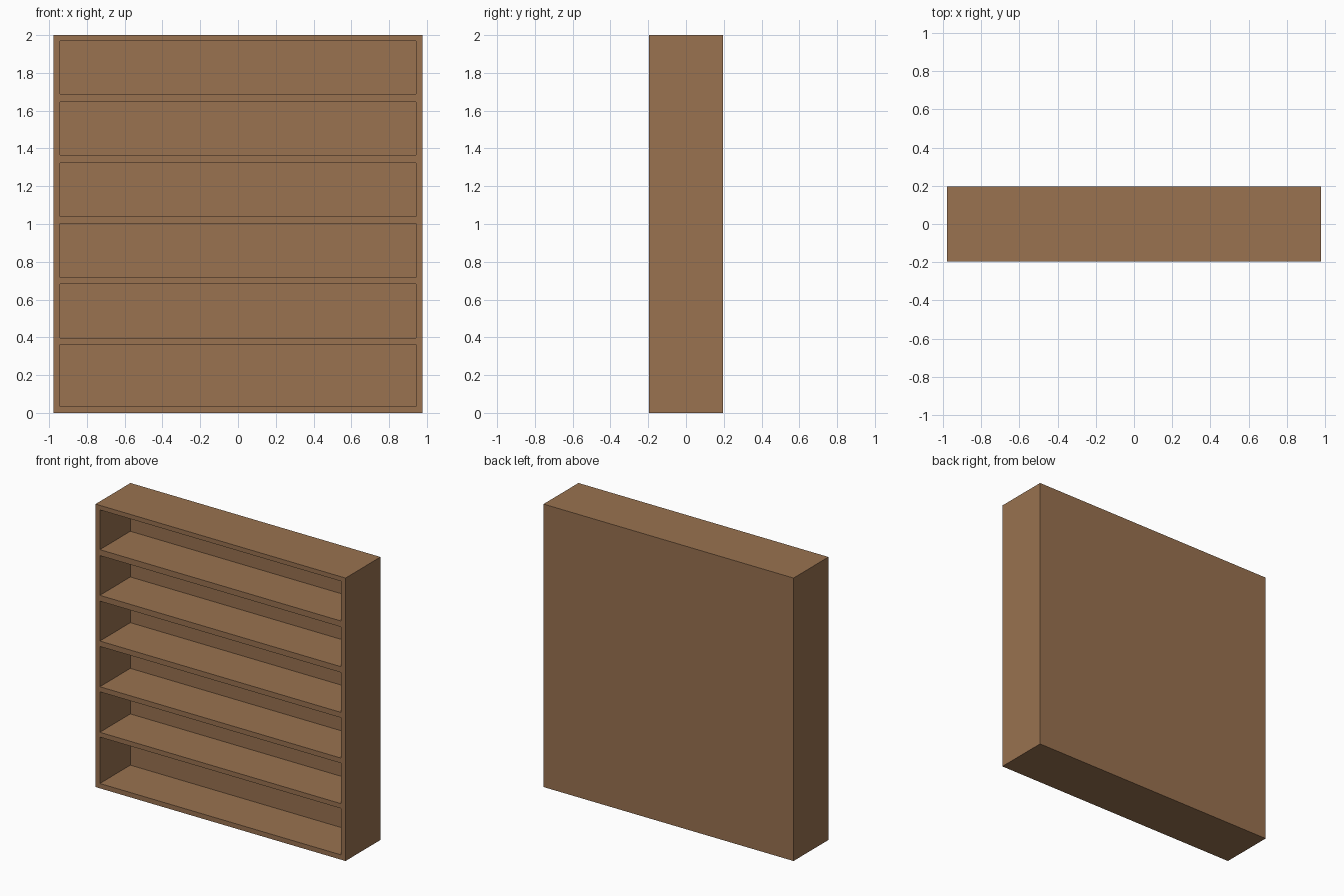
import bpy, bmesh
from mathutils import Vector

if "Cube" in bpy.data.objects:
    bpy.data.objects.remove(bpy.data.objects["Cube"])

W, D, H = 1.955, 0.39, 2.0      # outer size
SIDE, BACK = 0.034, 0.05        # side and back board thickness
BAYS = [(0.034, 0.362), (0.396, 0.682), (0.718, 1.003),
        (1.041, 1.323), (1.364, 1.645), (1.687, 1.968)]

wood = bpy.data.materials.new("brown wood")
wood.diffuse_color = (0.319, 0.168, 0.08, 1)
wood.use_nodes = True
wood.node_tree.nodes["Principled BSDF"].inputs["Base Color"].default_value = wood.diffuse_color

# Solid outer block
bm = bmesh.new()
bmesh.ops.create_cube(bm, size=1)
for v in bm.verts:
    v.co = Vector((v.co.x * W, v.co.y * D, (v.co.z + 0.5) * H))

# Cut lines around the boards
def cut(point, normal):
    bmesh.ops.bisect_plane(bm, geom=bm.verts[:] + bm.edges[:] + bm.faces[:],
                           dist=1e-5, plane_co=point, plane_no=normal)

inner = W / 2 - SIDE
for x in (-inner, inner):
    cut((x, 0, 0), (1, 0, 0))
for bay in BAYS:
    for z in bay:
        cut((0, 0, z), (0, 0, 1))
bm.normal_update()

# Sink the open bays, leaving sides, shelves and back board
bays = []
for f in bm.faces:
    c = f.calc_center_median()
    if f.normal.y < -0.9 and abs(c.x) < inner and any(a < c.z < b for a, b in BAYS):
        bays.append(f)
bmesh.ops.inset_individual(bm, faces=bays, thickness=0, depth=-(D - BACK))
bmesh.ops.recalc_face_normals(bm, faces=bm.faces[:])

mesh = bpy.data.meshes.new("bookcase")
bm.to_mesh(mesh)
bm.free()
mesh.materials.append(wood)
bpy.context.collection.objects.link(bpy.data.objects.new("bookcase", mesh))
